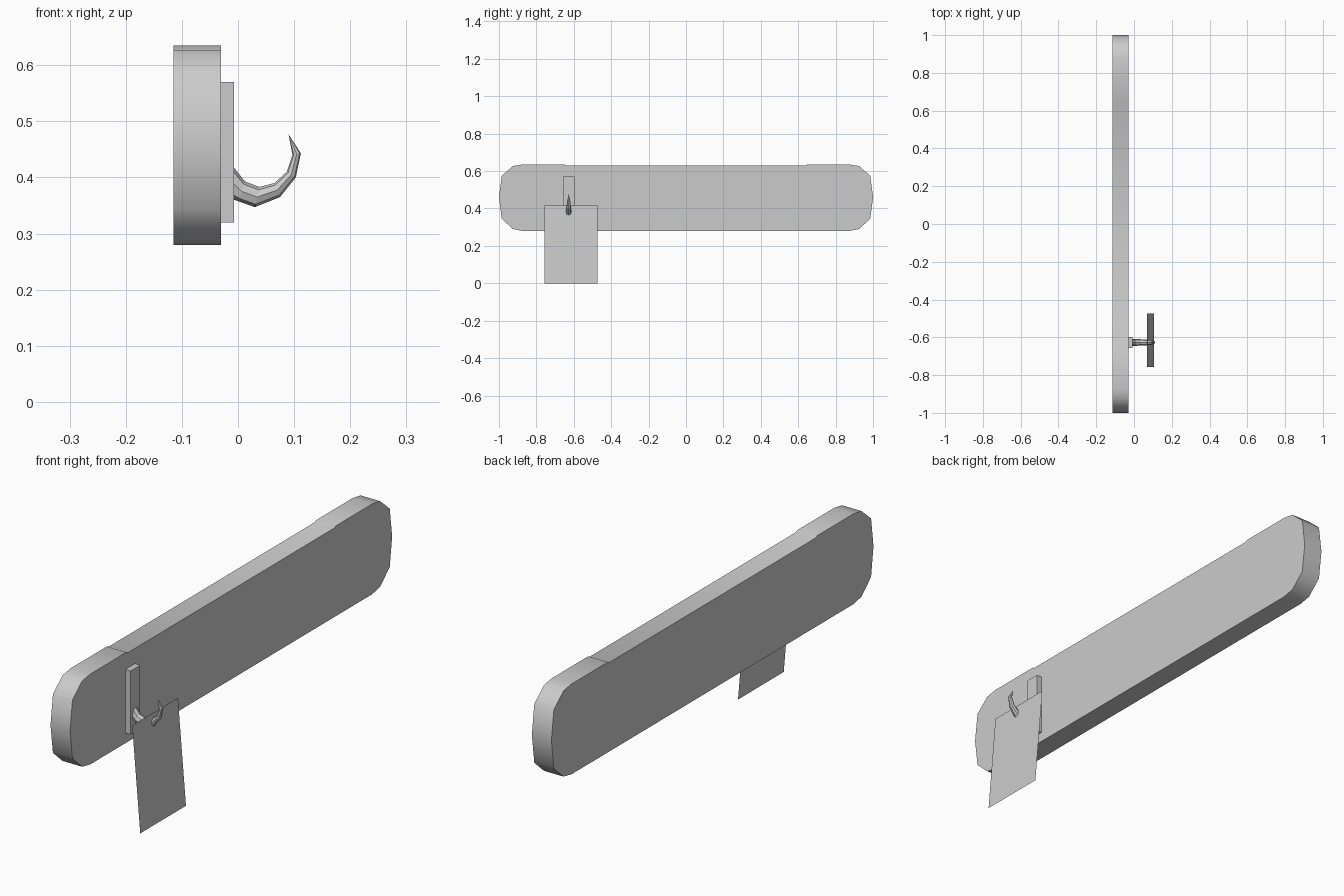
import bpy, bmesh, math

if "Cube" in bpy.data.objects:
    bpy.data.objects.remove(bpy.data.objects["Cube"])

grey = bpy.data.materials.new("light grey")
grey.diffuse_color = (0.6, 0.6, 0.6, 1)
grey.use_nodes = True
grey.node_tree.nodes["Principled BSDF"].inputs["Base Color"].default_value = grey.diffuse_color


def make_object(name, bm, smooth_angle=None):
    bmesh.ops.recalc_face_normals(bm, faces=bm.faces)
    mesh = bpy.data.meshes.new(name)
    bm.to_mesh(mesh)
    bm.free()
    mesh.materials.append(grey)
    obj = bpy.data.objects.new(name, mesh)
    bpy.context.collection.objects.link(obj)
    if smooth_angle:
        bpy.context.view_layer.objects.active = obj
        obj.select_set(True)
        bpy.ops.object.shade_smooth_by_angle(angle=math.radians(smooth_angle))
        obj.select_set(False)
    return obj


def extrude_profile(name, outline, x0, x1, smooth_angle=None):
    """Extrude a (y, z) outline from x0 to x1."""
    bm = bmesh.new()
    face = bm.faces.new([bm.verts.new((x0, y, z)) for y, z in outline])
    ext = bmesh.ops.extrude_face_region(bm, geom=[face])["geom"]
    verts = [g for g in ext if isinstance(g, bmesh.types.BMVert)]
    bmesh.ops.translate(bm, verts=verts, vec=(x1 - x0, 0, 0))
    return make_object(name, bm, smooth_angle)


# Long backing board with rounded ends
half = [(0.875, 0.28), (0.925, 0.29), (0.985, 0.345), (1.0, 0.46),
        (0.985, 0.575), (0.925, 0.627), (0.875, 0.635), (0.65, 0.635), (0.64, 0.63)]
extrude_profile("board", half + [(-y, z) for y, z in reversed(half)], -0.115, -0.03, 60)

# Small mounting plate
HOOK_Y = -0.627
extrude_profile("mounting_plate",
                [(HOOK_Y - 0.03, 0.32), (HOOK_Y + 0.03, 0.32),
                 (HOOK_Y + 0.03, 0.57), (HOOK_Y - 0.03, 0.57)], -0.03, -0.007)

# Tapered hook: rings spanning inner and outer (x, z) points, closed to a tip
SIDES = 8
spans = [((-0.015, 0.428), (-0.015, 0.363), 0.018), ((0.012, 0.393), (0.002, 0.357), 0.018),
         ((0.038, 0.383), (0.03, 0.347), 0.017), ((0.065, 0.39), (0.075, 0.365), 0.015),
         ((0.087, 0.41), (0.103, 0.4), 0.012), ((0.097, 0.44), (0.112, 0.443), 0.008)]
bm = bmesh.new()
rings = []
for (xi, zi), (xo, zo), width in spans:
    ring = []
    for i in range(SIDES):
        a = 2 * math.pi * i / SIDES
        t = (1 - math.cos(a)) / 2
        ring.append(bm.verts.new((xi + (xo - xi) * t, HOOK_Y + width * math.sin(a),
                                  zi + (zo - zi) * t)))
    rings.append(ring)
tip = bm.verts.new((0.09, HOOK_Y, 0.477))
bm.faces.new(rings[0])
for i in range(SIDES):
    j = (i + 1) % SIDES
    for a, b in zip(rings, rings[1:]):
        bm.faces.new((a[i], a[j], b[j], b[i]))
    bm.faces.new((rings[-1][i], rings[-1][j], tip))
make_object("hook", bm)

# Thin hanging sheet, leaning outward at the bottom
bm = bmesh.new()
bm.faces.new([bm.verts.new(p) for p in
              [(0.105, -0.757, 0), (0.105, -0.473, 0), (0.07, -0.473, 0.415), (0.07, -0.757, 0.415)]])
make_object("hanging_sheet", bm)
